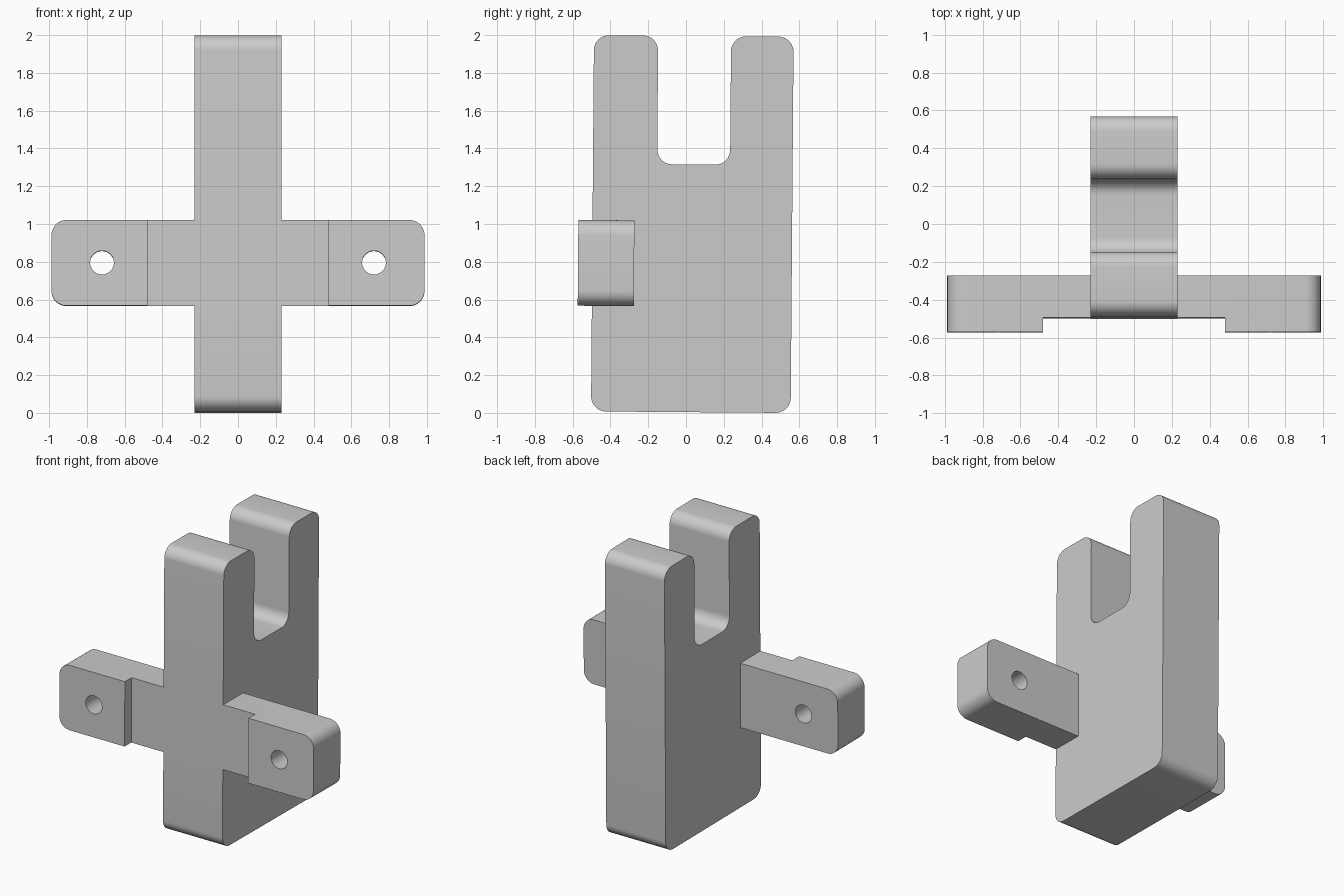
import bpy, bmesh, math
from mathutils import Matrix, Vector

if "Cube" in bpy.data.objects:
    bpy.data.objects.remove(bpy.data.objects["Cube"], do_unlink=True)

grey = bpy.data.materials.new("light_grey")
grey.use_nodes = True
colour = (0.6, 0.6, 0.6, 1)
grey.diffuse_color = colour
grey.node_tree.nodes["Principled BSDF"].inputs["Base Color"].default_value = colour

FRONT = -0.495    # shared front plane of the body and the recessed bar
RADIUS = 0.08


def rounded(points, radius, steps=10):
    """Round every corner of a closed right-angled profile."""
    result = []
    for i, point in enumerate(points):
        p = Vector(point)
        a = (Vector(points[i - 1]) - p).normalized() * radius
        b = (Vector(points[(i + 1) % len(points)]) - p).normalized() * radius
        for k in range(steps + 1):
            t = math.pi / 2 * k / steps
            result.append(p + a * (1 - math.sin(t)) + b * (1 - math.cos(t)))
    return result


def extrude(name, profile, place, depth):
    """Make a solid from a profile; place maps (u, v) to a 3D point."""
    bm = bmesh.new()
    face = bm.faces.new([bm.verts.new(place(u, v)) for u, v in profile])
    top = bmesh.ops.extrude_face_region(bm, geom=[face])["geom"]
    moved = [g for g in top if isinstance(g, bmesh.types.BMVert)]
    bmesh.ops.translate(bm, verts=moved, vec=depth)
    bmesh.ops.recalc_face_normals(bm, faces=bm.faces)
    mesh = bpy.data.meshes.new(name)
    bm.to_mesh(mesh)
    bm.free()
    obj = bpy.data.objects.new(name, mesh)
    bpy.context.collection.objects.link(obj)
    mesh.materials.append(grey)
    return obj


def combine(target, other, operation):
    mod = target.modifiers.new(operation.title(), 'BOOLEAN')
    mod.operation, mod.object, mod.solver = operation, other, 'EXACT'
    bpy.context.view_layer.objects.active = target
    bpy.ops.object.modifier_apply(modifier=mod.name)
    bpy.data.objects.remove(other, do_unlink=True)


# Upright body with an open slot at the top
half = 0.231
outline = [(FRONT, 0.004), (0.562, 0.004), (0.562, 1.996), (0.231, 1.996),
           (0.231, 1.315), (-0.155, 1.315), (-0.155, 1.996), (FRONT, 1.996)]
bracket = extrude("slotted_bracket", rounded(outline, RADIUS),
                  lambda u, v: (-half, u, v), (2 * half, 0, 0))

# Cross bar with rounded ends
w, low, high = 0.987, 0.563, 1.017
bar = extrude("cross_bar", rounded([(-w, low), (w, low), (w, high), (-w, high)], RADIUS),
              lambda u, v: (u, -0.57, v), (0, 0.297, 0))

# Recess across the middle of the bar's front
recess = extrude("recess_cutter", [(-0.48, 0.3), (0.48, 0.3), (0.48, 1.3), (-0.48, 1.3)],
                 lambda u, v: (u, -0.8, v), (0, 0.8 + FRONT, 0))
combine(bar, recess, 'DIFFERENCE')

# Bolt hole through each end
for side in (-1, 1):
    circle = [(side * 0.72 + 0.063 * math.cos(math.tau * k / 40),
               0.791 + 0.063 * math.sin(math.tau * k / 40)) for k in range(40)]
    hole = extrude("hole_cutter", circle, lambda u, v: (u, -0.8, v), (0, 0.8, 0))
    combine(bar, hole, 'DIFFERENCE')

combine(bracket, bar, 'UNION')

# Slight backward lean of the whole piece
pivot = Vector((0, 0, 1))
lean = Matrix.Rotation(math.radians(-0.45), 4, 'X')
bracket.data.transform(Matrix.Translation(pivot) @ lean @ Matrix.Translation(-pivot))

bpy.ops.object.select_all(action='DESELECT')
bracket.select_set(True)
bpy.context.view_layer.objects.active = bracket
bpy.ops.object.shade_smooth_by_angle(angle=math.radians(30))
